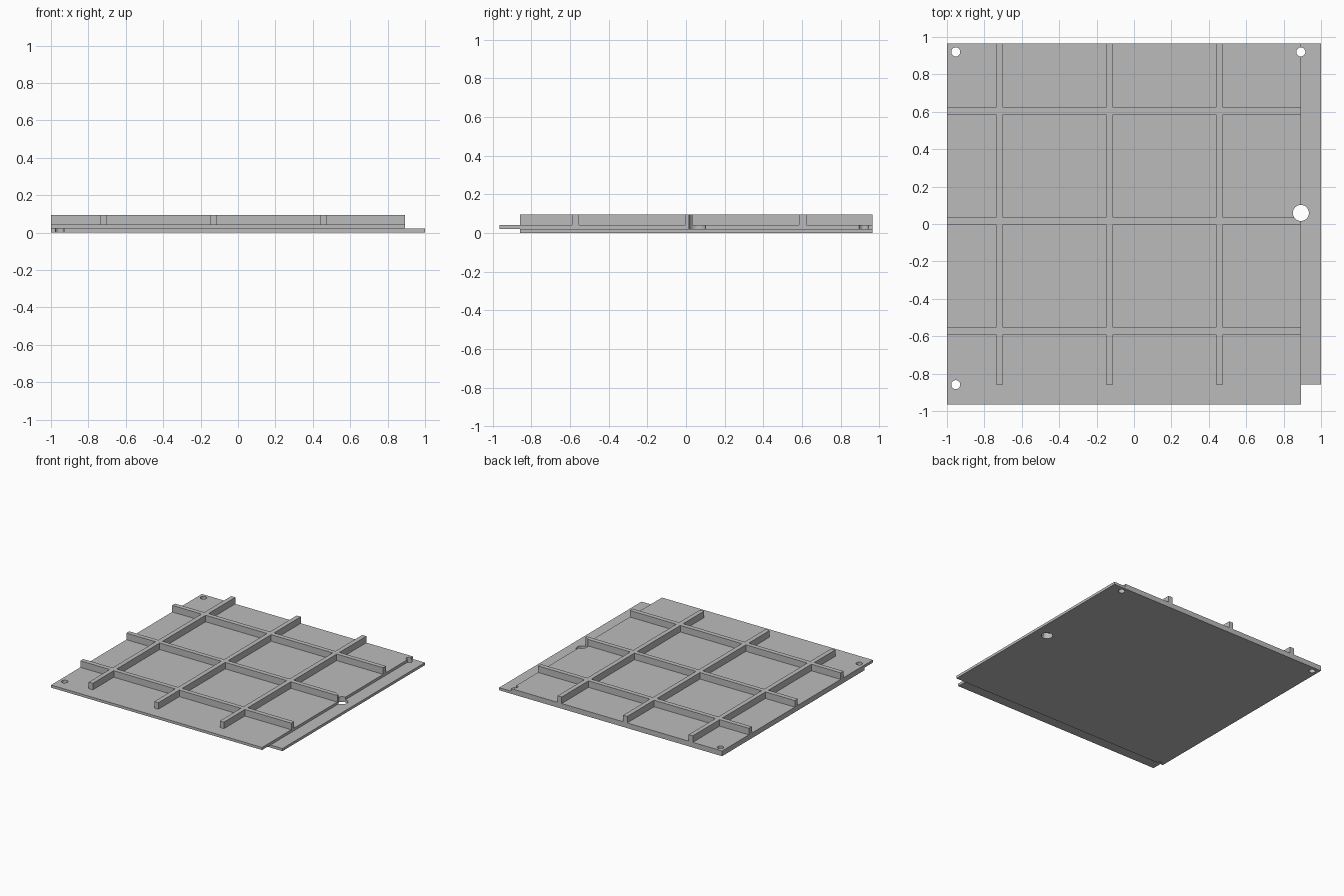
import bpy

cube = bpy.data.objects.get("Cube")
if cube:
    bpy.data.objects.remove(cube, do_unlink=True)

GREY = (0.5, 0.5, 0.5, 1)
grey = bpy.data.materials.new("plain grey")
grey.use_nodes = True
grey.diffuse_color = GREY
grey.node_tree.nodes["Principled BSDF"].inputs["Base Color"].default_value = GREY


def box(name, x, y, z):
    """Box spanning the given (low, high) ranges."""
    spans = (x, y, z)
    bpy.ops.mesh.primitive_cube_add(size=1, location=[(a + b) / 2 for a, b in spans])
    ob = bpy.context.object
    ob.name = name
    ob.scale = [b - a for a, b in spans]
    bpy.ops.object.transform_apply(location=True, rotation=False, scale=True)
    ob.data.materials.append(grey)
    return ob


def combine(ob, other, operation):
    mod = ob.modifiers.new(operation.title(), "BOOLEAN")
    mod.operation = operation
    mod.solver = "EXACT"
    mod.object = other
    bpy.context.view_layer.objects.active = ob
    bpy.ops.object.modifier_apply(modifier=mod.name)


LEFT, EDGE, RIGHT = -1, 0.892, 1
FRONT, STEP, BACK = -0.966, -0.859, 0.966
LOW, MID, TOP = 0.021, 0.042, 0.095
RIB, PITCH = 0.037, 0.588

# Two overlapping sheets, offset to form a lap joint
lower = box("lower_sheet", (LEFT, RIGHT), (STEP, BACK), (0, LOW))
upper = box("upper_sheet", (LEFT, EDGE), (FRONT, BACK), (LOW, MID))

# Crossing ribs, merged into one grid
ribs = None
for i in (-1, 0, 1):
    cx, cy = -0.131 + i * PITCH, 0.016 + i * PITCH
    for rib in (
        box("rib_grid", (cx - RIB / 2, cx + RIB / 2), (STEP, BACK), (MID, TOP)),
        box("rib_grid", (LEFT, EDGE), (cy - RIB / 2, cy + RIB / 2), (MID, TOP)),
    ):
        if ribs is None:
            ribs = rib
        else:
            combine(ribs, rib, "UNION")
            bpy.data.objects.remove(rib, do_unlink=True)

# Small corner holes and one larger hole on the lap edge
holes = [(-0.953, 0.92, 0.024), (EDGE, 0.92, 0.024),
         (-0.953, STEP, 0.024), (EDGE, 0.059, 0.043)]
for x, y, radius in holes:
    bpy.ops.mesh.primitive_cylinder_add(vertices=32, radius=radius, depth=1, location=(x, y, 0))
    cutter = bpy.context.object
    cutter.data.materials.append(grey)
    for part in (lower, upper, ribs):
        combine(part, cutter, "DIFFERENCE")
    bpy.data.objects.remove(cutter, do_unlink=True)
